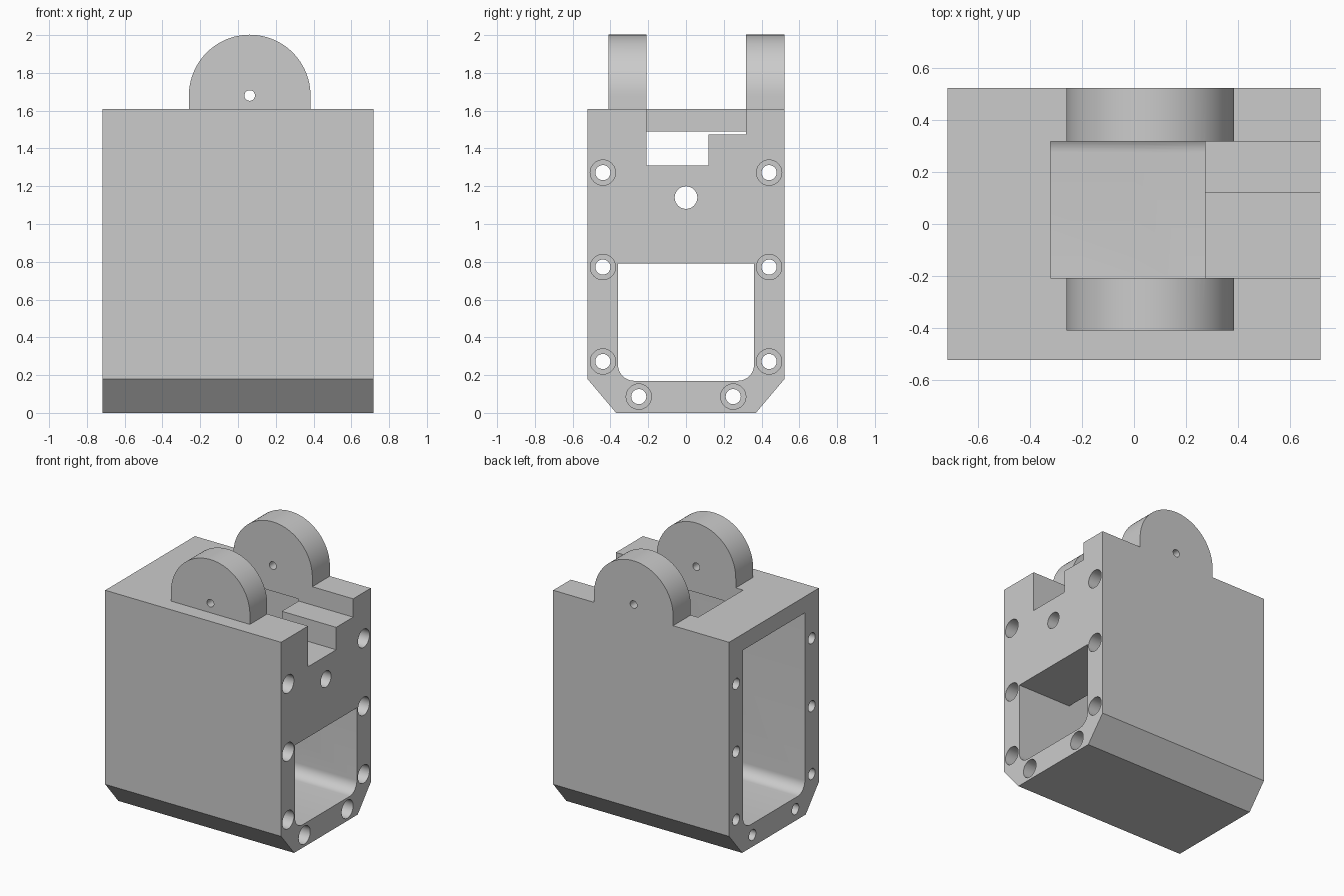
import bpy, bmesh, math
from mathutils import Vector

cube = bpy.data.objects.get("Cube")
if cube:
    bpy.data.objects.remove(cube, do_unlink=True)

grey = bpy.data.materials.new("plain grey")
grey.use_nodes = True
grey.diffuse_color = (0.6, 0.6, 0.6, 1)
grey.node_tree.nodes["Principled BSDF"].inputs["Base Color"].default_value = (0.6, 0.6, 0.6, 1)


def prism(name, outline, axis, lo, hi):
    """Extrude a flat outline along x (points are y, z), y (x, z) or z (x, y)."""
    place = {"x": lambda a, b, c: (c, a, b),
             "y": lambda a, b, c: (a, c, b),
             "z": lambda a, b, c: (a, b, c)}[axis]
    bm = bmesh.new()
    face = bm.faces.new([bm.verts.new(place(a, b, lo)) for a, b in outline])
    ext = bmesh.ops.extrude_face_region(bm, geom=[face])
    moved = [v for v in ext["geom"] if isinstance(v, bmesh.types.BMVert)]
    bmesh.ops.translate(bm, verts=moved, vec=Vector(place(0, 0, hi - lo)))
    bmesh.ops.recalc_face_normals(bm, faces=bm.faces)
    mesh = bpy.data.meshes.new(name)
    bm.to_mesh(mesh)
    bm.free()
    mesh.materials.append(grey)
    obj = bpy.data.objects.new(name, mesh)
    bpy.context.collection.objects.link(obj)
    return obj


def arc(ca, cb, r, start, end, n):
    steps = [math.radians(start + (end - start) * i / n) for i in range(n + 1)]
    return [(ca + r * math.cos(t), cb + r * math.sin(t)) for t in steps]


def circle(ca, cb, r, n=32):
    return arc(ca, cb, r, 0, 360, n)[:-1]


def rect(a0, a1, b0, b1):
    return [(a0, b0), (a1, b0), (a1, b1), (a0, b1)]


def combine(target, tool, operation="DIFFERENCE"):
    mod = target.modifiers.new("combine", "BOOLEAN")
    mod.operation, mod.solver, mod.object = operation, "EXACT", tool
    bpy.context.view_layer.objects.active = target
    bpy.ops.object.modifier_apply(modifier=mod.name)
    bpy.data.objects.remove(tool, do_unlink=True)


X, Y, TOP = 0.717, 0.522, 1.61     # half length, half width, roof height
INNER, FLOOR, R = 0.36, 0.17, 0.085  # cavity half width, floor, fillet
BLOCK = 0.273                      # inner face of the thick end block
OUT = X + 0.1


def cavity(top):
    return (arc(-INNER + R, FLOOR + R, R, 180, 270, 10)
            + arc(INNER - R, FLOOR + R, R, 270, 360, 10)
            + [(INNER, top), (-INNER, top)])


# Housing with chamfered lower edges
housing = prism("housing", [(-0.37, 0), (0.37, 0), (Y, 0.18), (Y, TOP),
                            (-Y, TOP), (-Y, 0.18)], "x", -X, X)

# Pair of rounded hinge lugs on the roof
HX, HZ, HR = 0.062, 1.68, 0.322
for y0, y1 in ((-0.41, -0.208), (0.317, Y)):
    outline = arc(HX, HZ, HR, 0, 180, 48) + [(HX - HR, TOP - 0.05), (HX + HR, TOP - 0.05)]
    combine(housing, prism("lug", outline, "y", y0, y1), "UNION")
combine(housing, prism("pin_hole", circle(HX, HZ, 0.028), "y", -1, 1))

# Tall cavity from one end, lower window through the end block
combine(housing, prism("tall_cavity", cavity(1.49), "x", -OUT, BLOCK))
combine(housing, prism("low_window", cavity(0.79), "x", 0, OUT))

# Roof slot and stepped notch in the end block
combine(housing, prism("roof_slot", rect(-0.32, BLOCK, -0.208, 0.317), "z", 1.4, 2.1))
notch = [(-0.208, 1.31), (0.12, 1.31), (0.12, 1.475), (0.317, 1.475), (0.317, 2.1), (-0.208, 2.1)]
combine(housing, prism("notch", notch, "x", BLOCK - 0.02, OUT))

# Cable hole through the end block
combine(housing, prism("cable_hole", circle(0, 1.14, 0.06), "x", 0.1, OUT))

# Counterbored screw holes along the rim
for side in (-1, 1):
    for y, z in ((0.44, 1.272), (0.44, 0.772), (0.44, 0.272), (0.25, 0.086)):
        combine(housing, prism("screw_hole", circle(side * y, z, 0.04), "x", -OUT, OUT))
        combine(housing, prism("counterbore", circle(side * y, z, 0.067), "x", X - 0.2, OUT))

# Smooth round surfaces, keep crisp edges
bpy.ops.object.select_all(action="DESELECT")
housing.select_set(True)
bpy.context.view_layer.objects.active = housing
bpy.ops.object.shade_smooth_by_angle(angle=math.radians(30))
